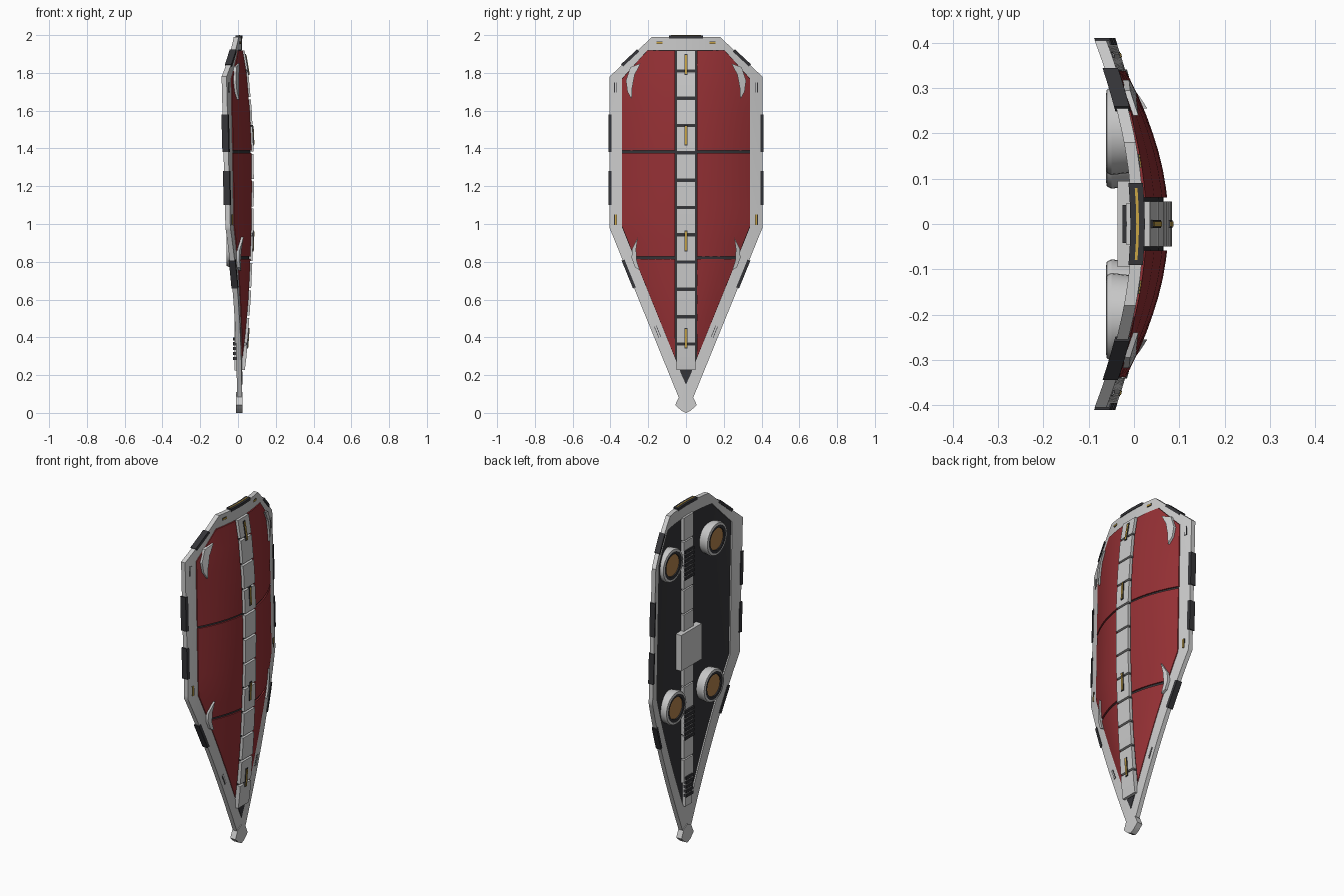
import bpy, bmesh, math
from mathutils import Vector

if "Cube" in bpy.data.objects:
    bpy.data.objects.remove(bpy.data.objects["Cube"])


def mat(name, c):
    m = bpy.data.materials.new(name)
    m.diffuse_color = (*c, 1)
    m.use_nodes = True
    m.node_tree.nodes["Principled BSDF"].inputs["Base Color"].default_value = m.diffuse_color
    return m


RED = mat("red", (0.30, 0.03, 0.035))
DARK = mat("dark", (0.035, 0.035, 0.04))
GOLD = mat("gold", (0.60, 0.38, 0.06))
COPPER = mat("copper", (0.45, 0.22, 0.07))


def lerp_table(t, z):
    if z <= t[0][0]:
        return t[0][1]
    for (a, va), (b, vb) in zip(t, t[1:]):
        if z <= b:
            return va + (vb - va) * (z - a) / (b - a)
    return t[-1][1]


# Surface functions: x as a function of (y, z)
CREST = [(0.2, 0.022), (0.3, 0.034), (0.6, 0.056), (0.8, 0.065), (1.0, 0.071),
         (1.2, 0.073), (1.4, 0.071), (1.6, 0.062), (1.8, 0.044), (1.93, 0.022)]
HALF = [(0.22, 0.03), (0.985, 0.34), (1.77, 0.34), (1.92, 0.205)]


def back(y, z):
    return -0.005 - (0.375 + 0.156 * (z - 0.98)) * y * y


def front(y, z):
    return back(y, z) + 0.026


def dome(y, z):
    r = min(1, abs(y) / lerp_table(HALF, z))
    return front(y, z) + 0.003 + (lerp_table(CREST, z) - 0.021) * (1 - r * r)


def off(f, d):
    return lambda y, z: f(y, z) + d


def finish(bm, name, m=None):
    bmesh.ops.recalc_face_normals(bm, faces=bm.faces[:])
    me = bpy.data.meshes.new(name)
    bm.to_mesh(me)
    bm.free()
    ob = bpy.data.objects.new(name, me)
    bpy.context.collection.objects.link(ob)
    if m:
        me.materials.append(m)
    bpy.context.view_layer.objects.active = ob
    bpy.ops.object.select_all(action='DESELECT')
    ob.select_set(True)
    bpy.ops.object.shade_smooth_by_angle(angle=math.radians(25))
    return ob


def sheet(name, polys, fb, ff, m=None):
    """Flat y-z polygons, sliced on a grid and bent between two surfaces."""
    bm = bmesh.new()
    for p in polys:
        bm.faces.new([bm.verts.new((0, y, z)) for y, z in p])
    bmesh.ops.remove_doubles(bm, verts=bm.verts[:], dist=1e-5)
    for axis, step, n in ((1, 0.04, 11), (2, 0.1, 20)):
        for i in range(-n, n + 1):
            co, no = Vector(), Vector()
            co[axis], no[axis] = i * step, 1
            bmesh.ops.bisect_plane(bm, geom=bm.verts[:] + bm.edges[:] + bm.faces[:],
                                   plane_co=co, plane_no=no, dist=1e-5)
    base = bm.verts[:]
    r = bmesh.ops.extrude_face_region(bm, geom=bm.faces[:], use_keep_orig=True)
    top = [g for g in r['geom'] if isinstance(g, bmesh.types.BMVert)]
    for vs, f in ((base, fb), (top, ff)):
        for v in vs:
            v.co.x = f(v.co.y, v.co.z)
    return finish(bm, name, m)


def flip(p, s):
    return [(s * y, z) for y, z in p]


def rect(y0, y1, z0, z1):
    return [(y0, z0), (y1, z0), (y1, z1), (y0, z1)]


def strip(p, q, inn, out):
    """Rectangle along p-q, reaching inn/out on either side of the line."""
    p, q = Vector(p), Vector(q)
    d = (q - p).normalized()
    n = Vector((d.y, -d.x))
    return [tuple(v) for v in (p - n * inn, q - n * inn, q + n * out, p + n * out)]


# Frame rim and tip
outer = [(0, 1.99), (0.18, 1.99), (0.405, 1.78), (0.405, 0.98), (0.04, 0.085), (0, 0.085)]
inner = [(0, 1.92), (0.205, 1.92), (0.34, 1.77), (0.34, 0.985), (0.03, 0.22), (0, 0.22)]
quads = []
for s in (1, -1):
    for i in range(5):
        quads.append(flip([outer[i], outer[i + 1], inner[i + 1], inner[i]], s))
sheet("rim_frame", quads, back, front)
sheet("tip", [[(-0.035, 0.09), (-0.057, 0.042), (-0.025, 0.012), (0, 0), (0.025, 0.012),
               (0.057, 0.042), (0.035, 0.09), (0, 0.11)]], off(back, -0.005), off(front, 0.003))
sheet("tip_triangle", [[(-0.032, 0.22), (0.032, 0.22), (0, 0.15)]], front, off(front, 0.003), DARK)

# Dark core behind the red panels, also the back lining
loop = inner[1:5]
sheet("core", [loop + flip(loop, -1)[::-1]], off(back, 0.008), off(dome, -0.008), DARK)

# Red domed panels, three per side
panels = [[(0.058, 1.388), (0.338, 1.388), (0.338, 1.77), (0.205, 1.918), (0.058, 1.918)],
          [(0.058, 0.828), (0.275, 0.828), (0.338, 0.985), (0.338, 1.376), (0.058, 1.376)],
          [(0.058, 0.29), (0.27, 0.814), (0.058, 0.814)]]
horns = [[(0.24, 1.85), (0.295, 1.83), (0.318, 1.76), (0.31, 1.70), (0.288, 1.66),
          (0.285, 1.72), (0.272, 1.79)],
         [(0.255, 0.93), (0.285, 0.87), (0.288, 0.82), (0.27, 0.77), (0.245, 0.755),
          (0.262, 0.81), (0.264, 0.87)]]
# Edge pads: endpoints on the rim going clockwise
pads = [((0.255, 1.920), (0.34, 1.841)), ((0.405, 1.58), (0.405, 1.38)),
        ((0.405, 1.28), (0.405, 1.10)), ((0.335, 0.808), (0.275, 0.661))]
slots = [((0.125, 1.96), (0.155, 1.96)), ((0.373, 1.75), (0.373, 1.695)),
         ((0.373, 1.05), (0.373, 0.995)), ((0.163, 0.46), (0.138, 0.40))]
for s, side in ((1, "right"), (-1, "left")):
    for i, p in enumerate(panels):
        sheet(f"red_panel_{side}_{i}", [flip(p, s)], off(dome, -0.01), dome, RED)
    for i, p in enumerate(horns):
        sheet(f"horn_{side}_{i}", [flip(p, s)], off(dome, -0.01), off(dome, 0.012))
    for i, (p, q) in enumerate(pads):
        sheet(f"edge_pad_{side}_{i}", [flip(strip(p, q, 0.006, 0.01), s)],
              off(back, -0.004), off(front, 0.004), DARK)
        a, b = Vector(p).lerp(Vector(q), 0.2), Vector(p).lerp(Vector(q), 0.8)
        sheet(f"edge_light_{side}_{i}", [flip(strip(a, b, -0.004, 0.012), s)],
              off(back, 0.009), off(front, -0.009), GOLD)
    for i, (p, q) in enumerate(slots):
        sheet(f"slot_{side}_{i}", [flip(strip(p, q, 0.007, 0.007), s)],
              off(front, -0.005), off(front, 0.002), DARK)
        sheet(f"slot_light_{side}_{i}", [flip(strip(p, q, 0.004, 0.004), s)],
              off(front, -0.005), off(front, 0.004), GOLD if (i + s) % 2 else None)

# Top pad with light
sheet("top_pad", [rect(-0.09, 0.09, 1.982, 1.998)], off(back, -0.003), off(front, 0.003), DARK)
sheet("top_light", [rect(-0.08, 0.08, 1.99, 2.0)], off(back, 0.01), off(front, -0.01), GOLD)


# Front spine, segmented, with light strips
def crest(y, z):
    return dome(0, z) + 0.008


cuts = [1.925] + [1.81 - 0.1445 * i for i in range(11)] + [0.22]
for i, (a, b) in enumerate(zip(cuts, cuts[1:])):
    sheet(f"spine_segment_{i}", [rect(-0.05, 0.05, b + 0.006, a - 0.006)],
          off(crest, -0.035), crest)
for i, z in enumerate((1.845, 1.47, 0.91, 0.395)):
    sheet(f"spine_light_mount_{i}", [rect(-0.009, 0.009, z - 0.055, z + 0.055)],
          off(crest, -0.01), off(crest, 0.004), DARK)
    sheet(f"spine_light_{i}", [rect(-0.005, 0.005, z - 0.05, z + 0.05)],
          off(crest, -0.01), off(crest, 0.006), GOLD)

# Back spine with vents and centre block
for i in range(12):
    z = 0.22 + i * 0.1425
    w = min(0.045, 0.03 + 0.2 * (z - 0.22))
    sheet(f"back_spine_{i}", [rect(-w, w, z + 0.004, z + 0.1385)],
          off(back, -0.012), off(back, 0.02))
for j, (z0, n, w) in enumerate(((1.56, 7, 0.042), (0.62, 7, 0.042), (0.28, 5, 0.032))):
    for i in range(n):
        z = z0 + i * 0.026
        sheet(f"vent_slat_{j}_{i}", [rect(-w, w, z, z + 0.016)],
              off(back, -0.02), off(back, 0), DARK)
sheet("back_block", [rect(-0.095, 0.095, 1.05, 1.26)], lambda y, z: -0.036, off(back, 0.02))


# Round back mounts: lathed housing and copper disc
def lathe(name, prof, y, z, m=None):
    bm = bmesh.new()
    vs = [bm.verts.new((x, y + r, z)) for r, x in prof]
    es = [bm.edges.new(e) for e in zip(vs, vs[1:])]
    bmesh.ops.spin(bm, geom=vs + es, cent=(0, y, z), axis=(1, 0, 0),
                   angle=math.tau, steps=32, use_duplicate=False)
    bmesh.ops.remove_doubles(bm, verts=bm.verts[:], dist=1e-5)
    return finish(bm, name, m)


for z, y in ((1.72, 0.205), (0.87, 0.175)):
    for s in (1, -1):
        lathe("mount_housing", [(0, -0.008), (0.092, -0.008), (0.097, -0.05), (0.092, -0.06),
                                (0.08, -0.062), (0.08, -0.05), (0, -0.05)], s * y, z)
        lathe("mount_ring", [(0.081, -0.045), (0.081, -0.06), (0.064, -0.06), (0.06, -0.045)],
              s * y, z, DARK)
        lathe("mount_disc", [(0, -0.045), (0.063, -0.045), (0.063, -0.054), (0, -0.054)],
              s * y, z, COPPER)
